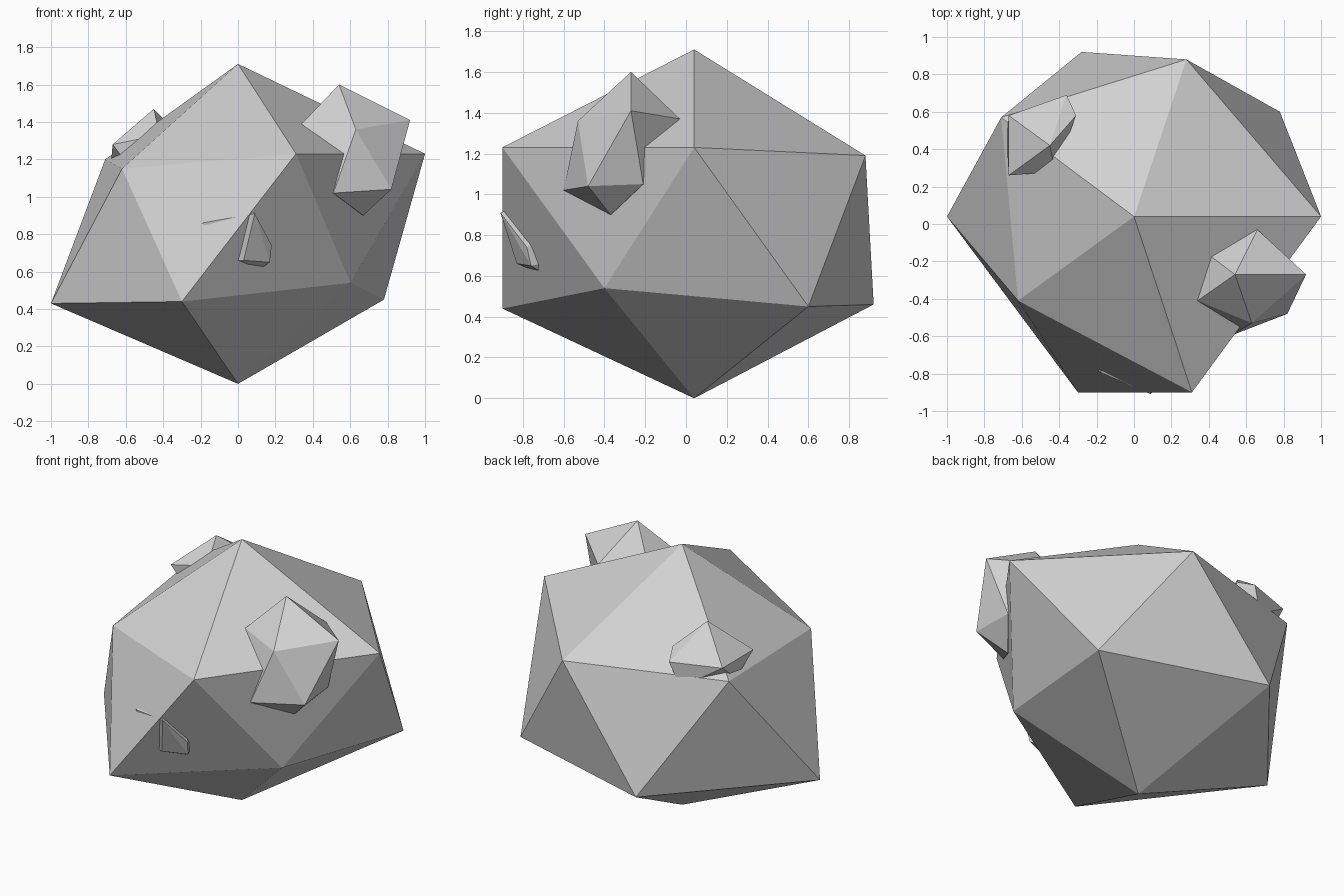
import bpy
import bmesh

# Remove the default cube
cube = bpy.data.objects.get("Cube")
if cube:
    bpy.data.objects.remove(cube, do_unlink=True)

# Single stone colour
stone = bpy.data.materials.new("grey_stone")
stone.use_nodes = True
grey = (0.64, 0.64, 0.64, 1)
stone.diffuse_color = grey
stone.node_tree.nodes["Principled BSDF"].inputs["Base Color"].default_value = grey


def rock(name, top, upper_ring, lower_ring, bottom):
    """Twenty-sided flat-faced rock: two staggered rings of five between two tips.

    Both rings run counter-clockwise seen from above; each lower corner
    sits between the upper corner of the same index and the next one.
    """
    mesh = bpy.data.meshes.new(name)
    bm = bmesh.new()
    tip = bm.verts.new(top)
    base = bm.verts.new(bottom)
    upper = [bm.verts.new(corner) for corner in upper_ring]
    lower = [bm.verts.new(corner) for corner in lower_ring]
    sides = len(upper)
    for i in range(sides):
        following = (i + 1) % sides
        bm.faces.new((tip, upper[i], upper[following]))
        bm.faces.new((upper[i], lower[i], upper[following]))
        bm.faces.new((lower[i], lower[following], upper[following]))
        bm.faces.new((base, lower[following], lower[i]))
    bmesh.ops.recalc_face_normals(bm, faces=bm.faces)
    for face in bm.faces:
        face.smooth = False
    bm.to_mesh(mesh)
    bm.free()
    mesh.materials.append(stone)
    obj = bpy.data.objects.new(name, mesh)
    bpy.context.collection.objects.link(obj)
    return obj


# Main boulder
rock(
    "boulder",
    top=(0, .04, 1.71),
    upper_ring=[(1, .04, 1.23), (.28, .88, 1.19), (-.71, .57, 1.2),
                (-.62, -.41, 1.15), (.31, -.9, 1.23)],
    lower_ring=[(.78, .6, .45), (-.28, .92, .46), (-1, .04, .43),
                (-.3, -.9, .44), (.6, -.4, .54)],
    bottom=(0, .04, 0),
)

# Large lump on the front shoulder
rock(
    "shoulder_lump",
    top=(.54, -.27, 1.6),
    upper_ring=[(.92, -.27, 1.41), (.66, -.03, 1.37), (.38, -.15, 1.39),
                (.34, -.41, 1.39), (.63, -.53, 1.36)],
    lower_ring=[(.8, -.21, 1.05), (.52, -.1, 1.05), (.4, -.35, 1.02),
                (.51, -.6, 1.02), (.82, -.48, 1.04)],
    bottom=(.67, -.37, .9),
)

# Medium lump on the rear slope
rock(
    "rear_lump",
    top=(-.45, .42, 1.47),
    upper_ring=[(-.31, .58, 1.33), (-.36, .69, 1.28), (-.67, .58, 1.28),
                (-.67, .26, 1.28), (-.42, .28, 1.33)],
    lower_ring=[(-.33, .55, 1.12), (-.42, .66, 1.12), (-.68, .45, 1.17),
                (-.55, .28, 1.12), (-.4, .4, 1.12)],
    bottom=(-.5, .48, 1.05),
)

# Small lump half buried in the front face
rock(
    "front_lump",
    top=(0, -.75, .97),
    upper_ring=[(.18, -.78, .74), (.05, -.65, .9), (-.12, -.65, .88),
                (-.19, -.79, .86), (.09, -.91, .91)],
    lower_ring=[(.12, -.62, .68), (-.08, -.65, .66), (-.12, -.78, .66),
                (.03, -.83, .66), (.17, -.76, .65)],
    bottom=(.1, -.68, .6),
)
